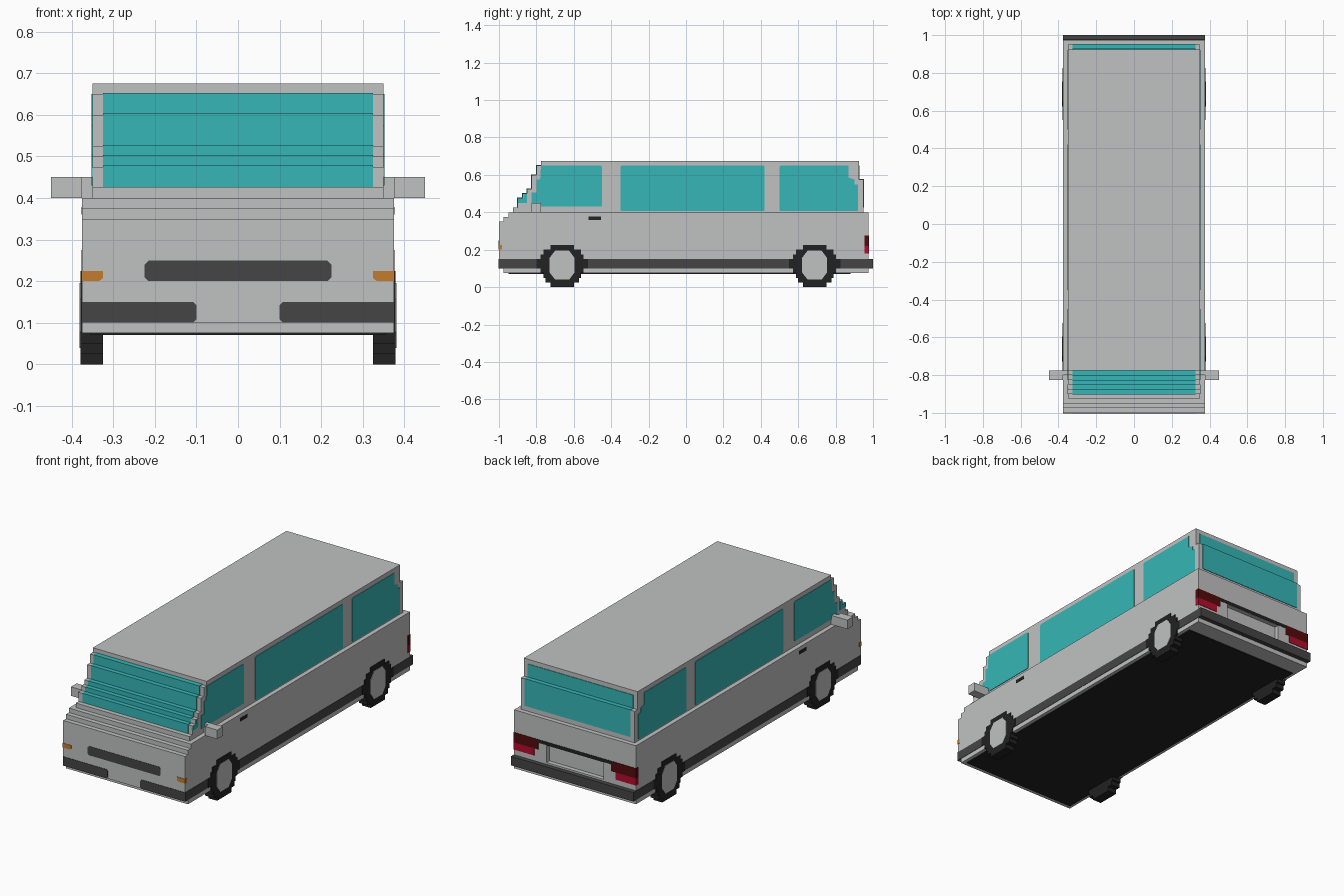
import bpy, bmesh

cube = bpy.data.objects.get("Cube")
if cube:
    bpy.data.objects.remove(cube, do_unlink=True)


def material(name, rgb):
    m = bpy.data.materials.new(name)
    m.use_nodes = True
    m.diffuse_color = (*rgb, 1)
    m.node_tree.nodes["Principled BSDF"].inputs["Base Color"].default_value = (*rgb, 1)
    return m


GREY = material("light grey paint", (0.53, 0.54, 0.535))
GLASS = material("teal glass", (0.037, 0.47, 0.47))
TRIM = material("dark grey trim", (0.06, 0.06, 0.06))
BLACK = material("black rubber", (0.016, 0.016, 0.016))
ORANGE = material("orange lamp", (0.55, 0.2, 0.025))
RED = material("red lamp", (0.46, 0.004, 0.026))
DARK_RED = material("dark red lamp", (0.09, 0.003, 0.004))


def prism(name, profile, lo, hi, mat, axis="x"):
    """Extrude a profile: (y, z) points along x, or (x, z) points along y."""
    bm = bmesh.new()
    place = (lambda p, d: (d, p[0], p[1])) if axis == "x" else (lambda p, d: (p[0], d, p[1]))
    a = [bm.verts.new(place(p, lo)) for p in profile]
    b = [bm.verts.new(place(p, hi)) for p in profile]
    bm.faces.new(a)
    bm.faces.new(b)
    for i in range(len(a)):
        j = (i + 1) % len(a)
        bm.faces.new((a[i], a[j], b[j], b[i]))
    bmesh.ops.recalc_face_normals(bm, faces=bm.faces)
    me = bpy.data.meshes.new(name)
    bm.to_mesh(me)
    bm.free()
    me.materials.append(mat)
    ob = bpy.data.objects.new(name, me)
    bpy.context.collection.objects.link(ob)
    return ob


def box(name, x, y, z, mat):
    return prism(name, [(y[0], z[0]), (y[1], z[0]), (y[1], z[1]), (y[0], z[1])], x[0], x[1], mat)


def stairs(points):
    """Step outline: each (y, top) rises at y and runs level to the next y."""
    out = []
    for i, (y, top) in enumerate(points):
        out.append((y, points[i - 1][1] if i else None))
        out.append((y, top))
    return out[1:]


# Lower body with stepped nose and a recess for the rear plate
body = prism("lower_body", [(0.975, 0.4), (0.975, 0.075), (-0.975, 0.075), (-0.975, 0.1), (-1, 0.1)]
             + stairs([(-1, 0.35), (-0.975, 0.375), (-0.95, 0.4)]), -0.375, 0.375, GREY)
cutter = box("plate_recess_cutter", (-0.175, 0.175), (0.95, 1.05), (0.16, 0.255), GREY)
cutter.hide_render = True
cutter.hide_viewport = True
cutter.display_type = "WIRE"
cut = body.modifiers.new("plate recess", "BOOLEAN")
cut.operation = "DIFFERENCE"
cut.solver = "EXACT"
cut.object = cutter
box("underbody", (-0.355, 0.355), (-0.95, 0.88), (0.07, 0.076), BLACK)

# Cabin with stepped windscreen and rear end
screen = [(-0.9, 0.475), (-0.875, 0.5), (-0.85, 0.525), (-0.825, 0.6), (-0.8, 0.65)]
prism("cabin", [(0.925, 0.675), (0.925, 0.575), (0.95, 0.575), (0.95, 0.4), (-0.925, 0.4)]
      + stairs([(-0.925, 0.425)] + screen + [(-0.775, 0.675)]), -0.35, 0.35, GREY)

# Windscreen follows the steps, a hair proud of the cabin
T = 0.003
prism("windscreen", [(-0.774, 0.427), (-0.9 - T, 0.427)]
      + stairs([(y - T, z + T) for y, z in screen]) + [(-0.774, 0.65 + T)], -0.325, 0.325, GLASS)
prism("rear_window", [(0.9, 0.427), (0.95 + T, 0.427), (0.95 + T, 0.575 + T),
                      (0.925 + T, 0.575 + T), (0.925 + T, 0.65), (0.9, 0.65)], -0.325, 0.325, GLASS)

# Side window outlines in (y, z)
windows = {
    "front": [(-0.455, 0.43), (-0.45, 0.435), (-0.45, 0.645), (-0.455, 0.65), (-0.775, 0.65),
              (-0.78, 0.575), (-0.8, 0.575), (-0.8, 0.505), (-0.825, 0.505), (-0.825, 0.43)],
    "middle": [(-0.345, 0.407), (0.415, 0.407), (0.42, 0.412), (0.42, 0.645), (0.415, 0.65),
               (-0.345, 0.65), (-0.35, 0.645), (-0.35, 0.412)],
    "rear": [(0.505, 0.407), (0.915, 0.407), (0.92, 0.412), (0.92, 0.55), (0.9, 0.55), (0.9, 0.575),
             (0.87, 0.585), (0.87, 0.65), (0.505, 0.65), (0.5, 0.645), (0.5, 0.412)],
    "quarter": [(-0.9, 0.45), (-0.85, 0.45), (-0.85, 0.5), (-0.87, 0.5), (-0.87, 0.475), (-0.9, 0.475)],
}

# Stepped tyre and octagonal hub, as half widths up the wheel
ROWS = [(0, 0.0625), (0.025, 0.09), (0.05, 0.1), (0.075, 0.115), (0.1, 0.1375),
        (0.15, 0.115), (0.175, 0.1), (0.2, 0.0625), (0.225, 0)]
tyre = []
for (z, w), (top, _) in zip(ROWS, ROWS[1:]):
    tyre += [(w, z), (w, top)]
tyre += [(-y, z) for y, z in reversed(tyre)]
hub = [(s * a, 0.1175 + t * b) for s, t, a, b in
       [(1, 1, 0.037, 0.078), (1, 1, 0.066, 0.04), (1, -1, 0.066, 0.04), (1, -1, 0.037, 0.078),
        (-1, -1, 0.037, 0.078), (-1, -1, 0.066, 0.04), (-1, 1, 0.066, 0.04), (-1, 1, 0.037, 0.078)]]


for side, s in (("left", 1), ("right", -1)):
    def span(a, b):
        return tuple(sorted((s * a, s * b)))

    for name, outline in windows.items():
        prism(f"{side}_{name}_window", outline, *span(0.345, 0.35 + T), GLASS)
    for name, yc in (("front", -0.6625), ("rear", 0.6875)):
        prism(f"{side}_{name}_tyre", [(y + yc, z) for y, z in tyre], *span(0.325, 0.379), BLACK)
        prism(f"{side}_{name}_hub", [(y + yc, z) for y, z in hub], *span(0.37, 0.381), GREY)

    # Mirror, handle and side rubbing strip
    box(f"{side}_mirror_arm", span(0.345, 0.38), (-0.8, -0.775), (0.4, 0.45), GREY)
    box(f"{side}_mirror", span(0.375, 0.45), (-0.825, -0.775), (0.4, 0.45), GREY)
    box(f"{side}_door_handle", span(0.372, 0.377), (-0.52, -0.455), (0.36, 0.378), BLACK)
    box(f"{side}_side_strip", span(0.37, 0.377), (-1, 1), (0.1, 0.15), TRIM)

    # Front bumper half with a notched inner end
    prism(f"{side}_front_bumper", [(s * x, z) for x, z in
          [(0.375, 0.1), (0.108, 0.1), (0.1, 0.108), (0.1, 0.142), (0.108, 0.15), (0.375, 0.15)]],
          -1.002, -0.99, TRIM, "y")
    prism(f"{side}_indicator", [(s * x, z) for x, z in
          [(0.377, 0.2), (0.335, 0.2), (0.325, 0.207), (0.325, 0.225), (0.377, 0.225)]],
          -1.002, -0.985, ORANGE, "y")

    # Tail lamps wrap the rear corners
    box(f"{side}_tail_lamp_upper", span(0.225, 0.377), (0.955, 0.978), (0.22, 0.275), DARK_RED)
    box(f"{side}_tail_lamp_lower", span(0.25, 0.377), (0.955, 0.978), (0.18, 0.22), RED)

# Grille, rear bumper and rear trim strip
prism("grille", [(-0.215, 0.2), (0.215, 0.2), (0.225, 0.21), (0.225, 0.24), (0.215, 0.25),
                 (-0.215, 0.25), (-0.225, 0.24), (-0.225, 0.21)], -1.002, -0.99, TRIM, "y")
box("rear_bumper", (-0.375, 0.375), (0.97, 1), (0.1, 0.15), TRIM)
box("rear_trim_strip", (-0.225, 0.225), (0.97, 0.977), (0.257, 0.275), BLACK)
